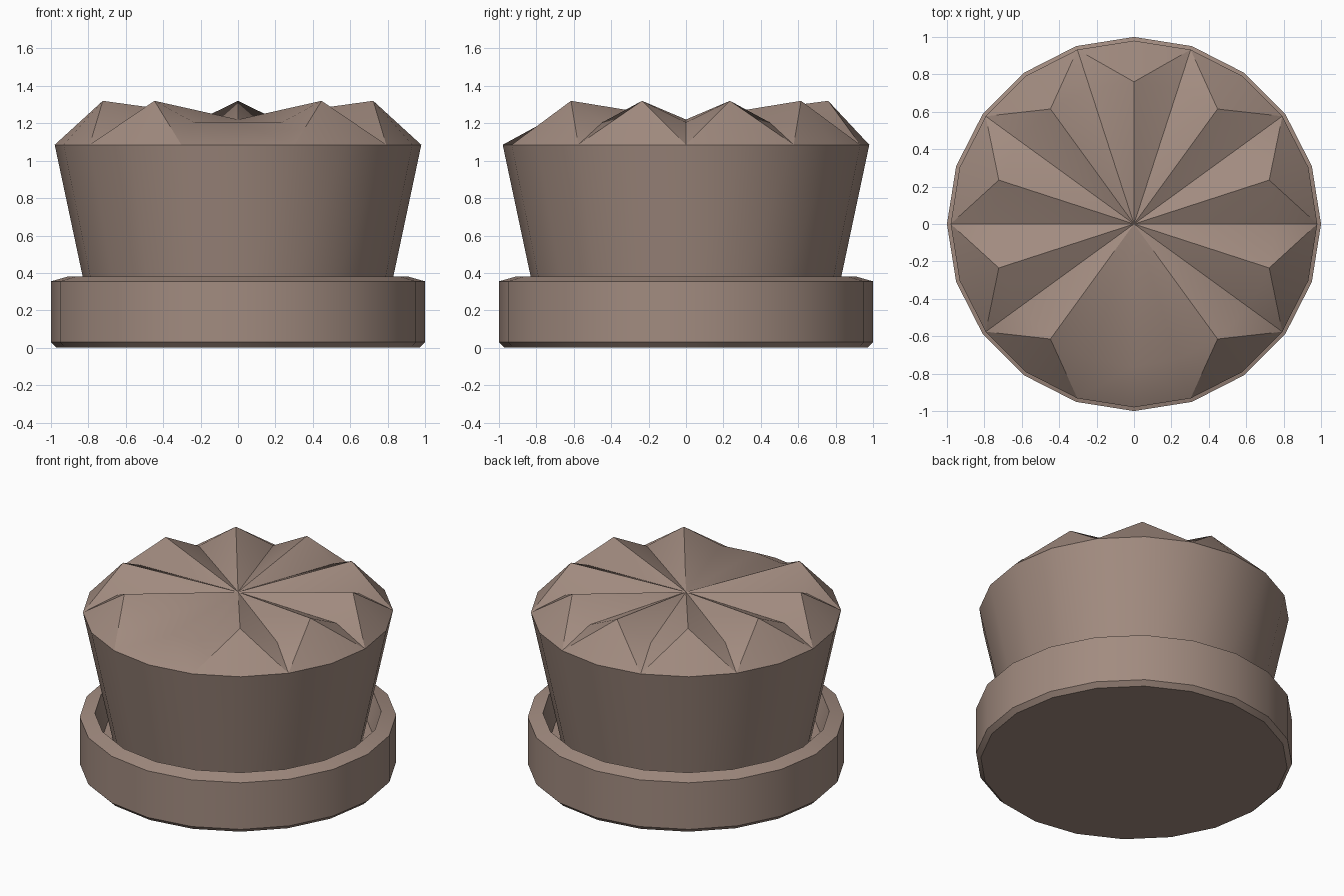
import bpy, bmesh, math

if "Cube" in bpy.data.objects:
    bpy.data.objects.remove(bpy.data.objects["Cube"])

N = 20  # sides of the round parts


def material(name, col):
    m = bpy.data.materials.new(name)
    m.diffuse_color = (*col, 1)
    m.use_nodes = True
    m.node_tree.nodes["Principled BSDF"].inputs["Base Color"].default_value = m.diffuse_color
    return m


CLAY = material("dusty brown", (0.36, 0.26, 0.215))


def ring(bm, radius, z):
    """Ring of N points; z may be a list giving one height per point."""
    zs = z if isinstance(z, list) else [z] * N
    return [bm.verts.new((radius * math.cos(2 * math.pi * i / N),
                          radius * math.sin(2 * math.pi * i / N), zs[i]))
            for i in range(N)]


def bridge(bm, a, b):
    for i in range(N):
        j = (i + 1) % N
        bm.faces.new((a[i], a[j], b[j], b[i]))


def finish(bm, name):
    bmesh.ops.recalc_face_normals(bm, faces=bm.faces)
    me = bpy.data.meshes.new(name)
    bm.to_mesh(me)
    bm.free()
    ob = bpy.data.objects.new(name, me)
    bpy.context.collection.objects.link(ob)
    me.materials.append(CLAY)
    bpy.ops.object.select_all(action='DESELECT')
    ob.select_set(True)
    bpy.context.view_layer.objects.active = ob
    bpy.ops.object.shade_smooth_by_angle(angle=math.radians(30))
    return ob


# base dish: chamfered foot, wall, sloping lip and groove floor
bm = bmesh.new()
rings = [ring(bm, r, z) for r, z in
         [(0.97, 0), (1.0, 0.03), (1.0, 0.355), (0.905, 0.382), (0.86, 0.2)]]
for a, b in zip(rings, rings[1:]):
    bridge(bm, a, b)
bm.faces.new(rings[0])
bm.faces.new(rings[-1])
finish(bm, "base_dish")

# flaring body with a pleated star top; the front point is flattened
bm = bmesh.new()
foot = ring(bm, 0.79, 0.19)
rim = ring(bm, 0.98, 1.085)
heights = [1.32 if i % 2 and i != 15 else 1.205 for i in range(N)]
crown = ring(bm, 0.76, heights)
bridge(bm, foot, rim)
bm.faces.new(foot)
hub = bm.verts.new((0, 0, 1.22))
for i in range(N):
    j = (i + 1) % N
    # diagonals run from each peak to the rim point below its valley
    if i % 2:
        bm.faces.new((rim[i], rim[j], crown[i]))
        bm.faces.new((rim[j], crown[j], crown[i]))
    else:
        bm.faces.new((rim[i], rim[j], crown[j]))
        bm.faces.new((rim[i], crown[j], crown[i]))
    bm.faces.new((crown[i], crown[j], hub))
finish(bm, "pleated_body")
